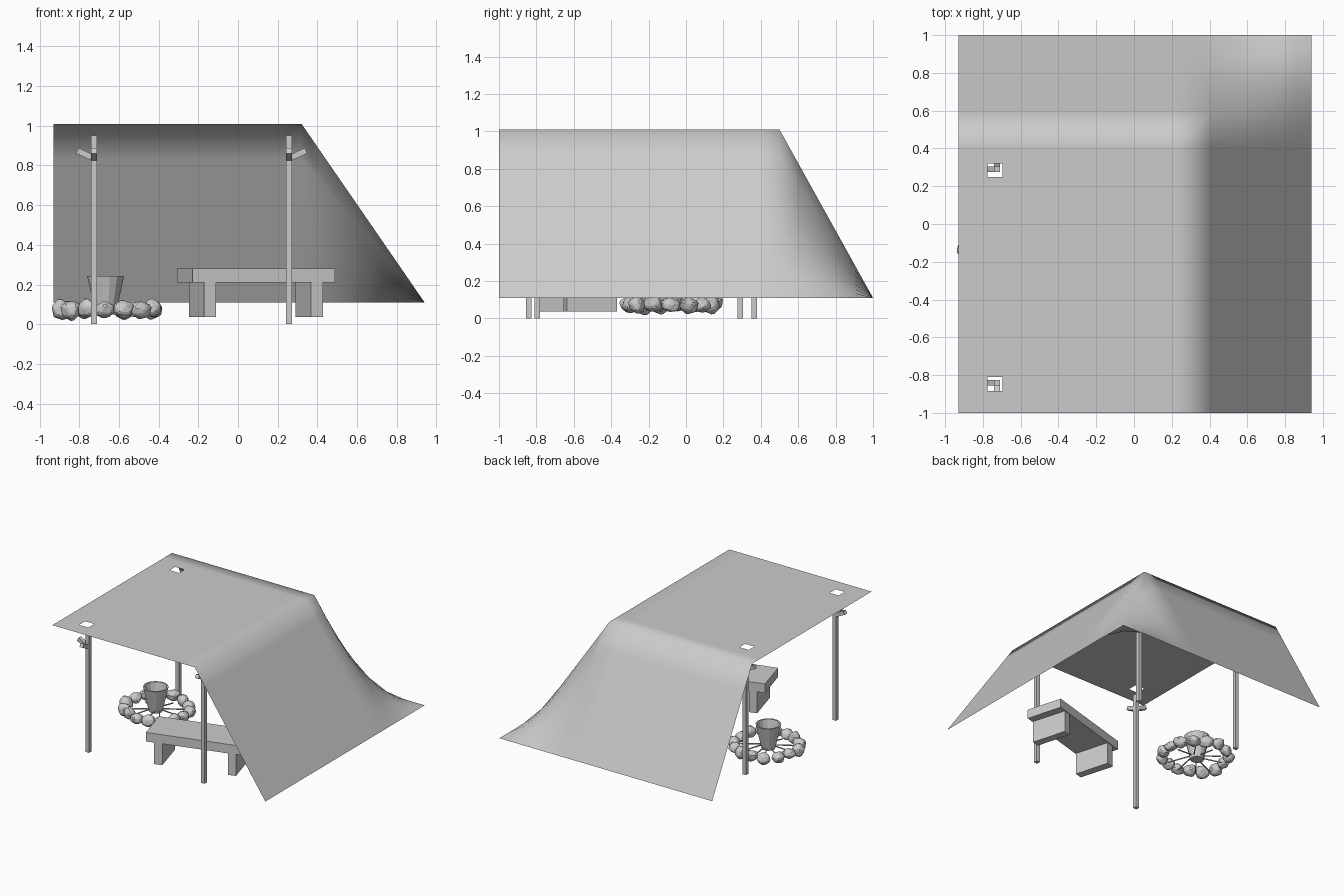
import bpy, bmesh, math, random
from mathutils import Vector, Matrix

if "Cube" in bpy.data.objects:
    bpy.data.objects.remove(bpy.data.objects["Cube"])

random.seed(4)


def make(name, bm, smooth=False):
    bmesh.ops.recalc_face_normals(bm, faces=bm.faces)
    me = bpy.data.meshes.new(name)
    bm.to_mesh(me)
    bm.free()
    for p in me.polygons:
        p.use_smooth = smooth
    ob = bpy.data.objects.new(name, me)
    bpy.context.collection.objects.link(ob)
    return ob


def add_box(bm, centre, size, rot=None):
    m = Matrix.Translation(centre) @ (rot or Matrix()) @ Matrix.Diagonal((*size, 1))
    bmesh.ops.create_cube(bm, size=1, matrix=m)


def add_beam(bm, a, b, w):
    a, b = Vector(a), Vector(b)
    d = b - a
    add_box(bm, (a + b) / 2, (w, w, d.length), d.to_track_quat('Z', 'Y').to_matrix().to_4x4())


# Tarp: flat roof, folded down on the right and at the back, with two pole holes
FX, FY, X1, LOW, TOP = 0.32, 0.50, 0.94, 0.11, 1.01
xs = [-0.93, -0.775, -0.695] + [-0.58 + 0.1 * i for i in range(9)]
xs += [FX + (X1 - FX) * i / 7 for i in range(8)]
ys = [-1, -0.885, -0.81] + [-0.7 + 0.1 * i for i in range(9)] + [0.25, 0.32, 0.4]
ys += [FY + 0.1 * i for i in range(6)]


def tarp_z(x, y):
    u = min(1, (X1 - x) / (X1 - FX))
    v = min(1, (1 - y) / (1 - FY))
    return LOW + (TOP - LOW) * u * v


bm = bmesh.new()
grid = [[bm.verts.new((x, y, tarp_z(x, y))) for y in ys] for x in xs]
holes = {(1, ys.index(-0.885)), (1, ys.index(0.25))}
for i in range(len(xs) - 1):
    for j in range(len(ys) - 1):
        if (i, j) not in holes:
            bm.faces.new((grid[i][j], grid[i + 1][j], grid[i + 1][j + 1], grid[i][j + 1]))
make("tarp", bm, smooth=True)

# Four poles, each with two short forked arms pointing outwards
poles = {"front_left_pole": (-0.725, -0.84), "front_right_pole": (0.258, -0.795),
         "back_left_pole": (-0.725, 0.29), "back_right_pole": (0.258, 0.365)}
for name, (x, y) in poles.items():
    bm = bmesh.new()
    add_box(bm, (x, y, 0.475), (0.03, 0.03, 0.95))
    sx = -1 if "left" in name else 1
    sy = -1 if "front" in name else 1
    add_beam(bm, (x, y, 0.835), (x + sx * 0.085, y, 0.875), 0.03)
    add_beam(bm, (x, y, 0.835), (x, y + sy * 0.085, 0.875), 0.03)
    make(name, bm)

# Bench: plank seat on two slab legs
turn = Matrix.Rotation(math.radians(16), 4, 'Z')
place = Matrix.Translation((0.09, -0.588, 0)) @ turn
bm = bmesh.new()
add_box(bm, (0, 0, 0.246), (0.745, 0.29, 0.072))
make("bench_seat", bm).matrix_world = place
for side, s in (("left", -1), ("right", 1)):
    bm = bmesh.new()
    add_box(bm, (s * 0.28, 0, 0.125), (0.062, 0.28, 0.175))
    make(f"bench_{side}_leg", bm).matrix_world = place

# Fire ring: rough faceted stones
CX, CY = -0.65, -0.085
N = 15
for i in range(N):
    a = 2 * math.pi * i / N
    r = 0.232 + random.uniform(-0.012, 0.012)
    bm = bmesh.new()
    bmesh.ops.create_icosphere(bm, subdivisions=1, radius=1)
    for v in bm.verts:
        v.co *= random.uniform(0.85, 1.15)
    bmesh.ops.bevel(bm, geom=bm.edges[:], offset=0.12, segments=1, affect='EDGES')
    bmesh.ops.scale(bm, vec=(0.052, 0.06, random.uniform(0.045, 0.058)), verts=bm.verts)
    m = (Matrix.Translation((CX + r * math.cos(a), CY + r * math.sin(a), random.uniform(0.07, 0.08)))
         @ Matrix.Rotation(a + random.uniform(-0.3, 0.3), 4, 'Z')
         @ Matrix.Rotation(random.uniform(-0.4, 0.4), 4, 'Y'))
    bm.transform(m)
    make(f"ring_stone_{i + 1}", bm)

# Thin twigs radiating inside the ring
bm = bmesh.new()
for i in range(9):
    a = 2 * math.pi * i / 9 + random.uniform(-0.25, 0.25)
    b = a + random.uniform(-0.4, 0.4)
    add_beam(bm, (CX + 0.04 * math.cos(b), CY + 0.04 * math.sin(b), 0.07),
             (CX + 0.2 * math.cos(a), CY + 0.2 * math.sin(a), 0.04), 0.007)
make("twigs", bm)

# Tapered open pot, lathed from a profile (radius, height)
profile = [(0.05, 0.05), (0.093, 0.242), (0.081, 0.242), (0.042, 0.062)]
SIDES = 14
bm = bmesh.new()
rings = [[bm.verts.new((-0.667 + r * math.cos(2 * math.pi * k / SIDES),
                        -0.08 + r * math.sin(2 * math.pi * k / SIDES), z))
          for k in range(SIDES)] for r, z in profile]
for lo, hi in zip(rings, rings[1:]):
    for k in range(SIDES):
        n = (k + 1) % SIDES
        bm.faces.new((lo[k], lo[n], hi[n], hi[k]))
bm.faces.new(rings[0])
bm.faces.new(rings[-1])
make("pot", bm)
